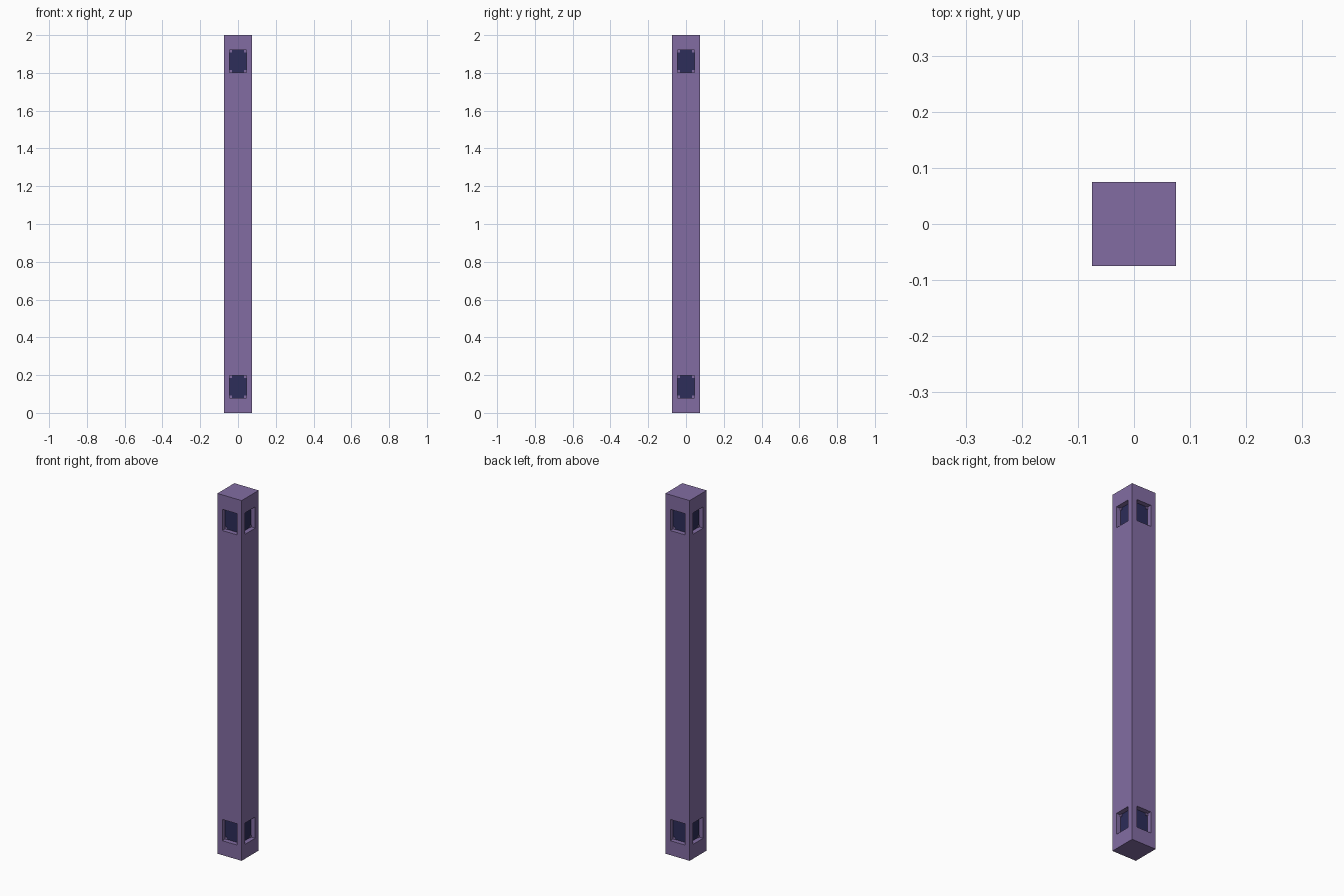
import bpy, bmesh, math
from mathutils import Matrix, Vector

if "Cube" in bpy.data.objects:
    bpy.data.objects.remove(bpy.data.objects["Cube"])

HALF, HEIGHT = 0.0745, 2.0            # post half width, height
WIN, LOW, HIGH = 0.0445, 0.08, 0.198  # window half width, bottom, top
DEPTH = 0.026                         # window recess depth
STUD = 0.012                          # corner stud size


def material(name, rgb):
    m = bpy.data.materials.new(name)
    m.diffuse_color = (*rgb, 1)
    m.use_nodes = True
    m.node_tree.nodes["Principled BSDF"].inputs["Base Color"].default_value = m.diffuse_color
    return m


purple = material("muted_purple", (0.225, 0.152, 0.365))
navy = material("dark_navy", (0.026, 0.026, 0.100))


def add_object(name, bm, mats):
    me = bpy.data.meshes.new(name)
    bm.to_mesh(me)
    bm.free()
    for m in mats:
        me.materials.append(m)
    ob = bpy.data.objects.new(name, me)
    bpy.context.collection.objects.link(ob)
    return ob


# Post: a box cut along the window borders
bm = bmesh.new()
bmesh.ops.create_cube(bm, size=1, matrix=Matrix.Translation((0, 0, HEIGHT / 2))
                      @ Matrix.Diagonal((2 * HALF, 2 * HALF, HEIGHT, 1)))
cuts = [((s * WIN if a == 0 else 0, s * WIN if a == 1 else 0, 0), (a == 0, a == 1, 0))
        for a in (0, 1) for s in (-1, 1)]
cuts += [((0, 0, z), (0, 0, 1)) for z in (LOW, HIGH, HEIGHT - HIGH, HEIGHT - LOW)]
for co, no in cuts:
    bmesh.ops.bisect_plane(bm, geom=bm.verts[:] + bm.edges[:] + bm.faces[:],
                           plane_co=co, plane_no=Vector(no))

# Windows: sink the window cells and colour their backs
windows = []
for f in bm.faces:
    c = f.calc_center_median()
    z = min(c.z, HEIGHT - c.z)
    if abs(f.normal.z) < 0.5 and LOW < z < HIGH and min(abs(c.x), abs(c.y)) < 0.001:
        windows.append(f)
bmesh.ops.inset_individual(bm, faces=windows, thickness=0, depth=-DEPTH)
for f in windows:
    f.material_index = 1
add_object("post", bm, [purple, navy])

# Small studs in the corners of every window
bm = bmesh.new()
for k in range(4):
    turn = Matrix.Rotation(k * math.pi / 2, 4, 'Z')
    for zc in ((LOW + HIGH) / 2, HEIGHT - (LOW + HIGH) / 2):
        for sx in (-1, 1):
            for sz in (-1, 1):
                pos = (sx * (WIN - STUD / 2), -HALF + DEPTH - 0.001,
                       zc + sz * ((HIGH - LOW) / 2 - STUD / 2))
                bmesh.ops.create_cube(bm, size=1, matrix=turn @ Matrix.Translation(pos)
                                      @ Matrix.Diagonal((STUD, 0.004, STUD, 1)))
add_object("window_corner_studs", bm, [purple])
